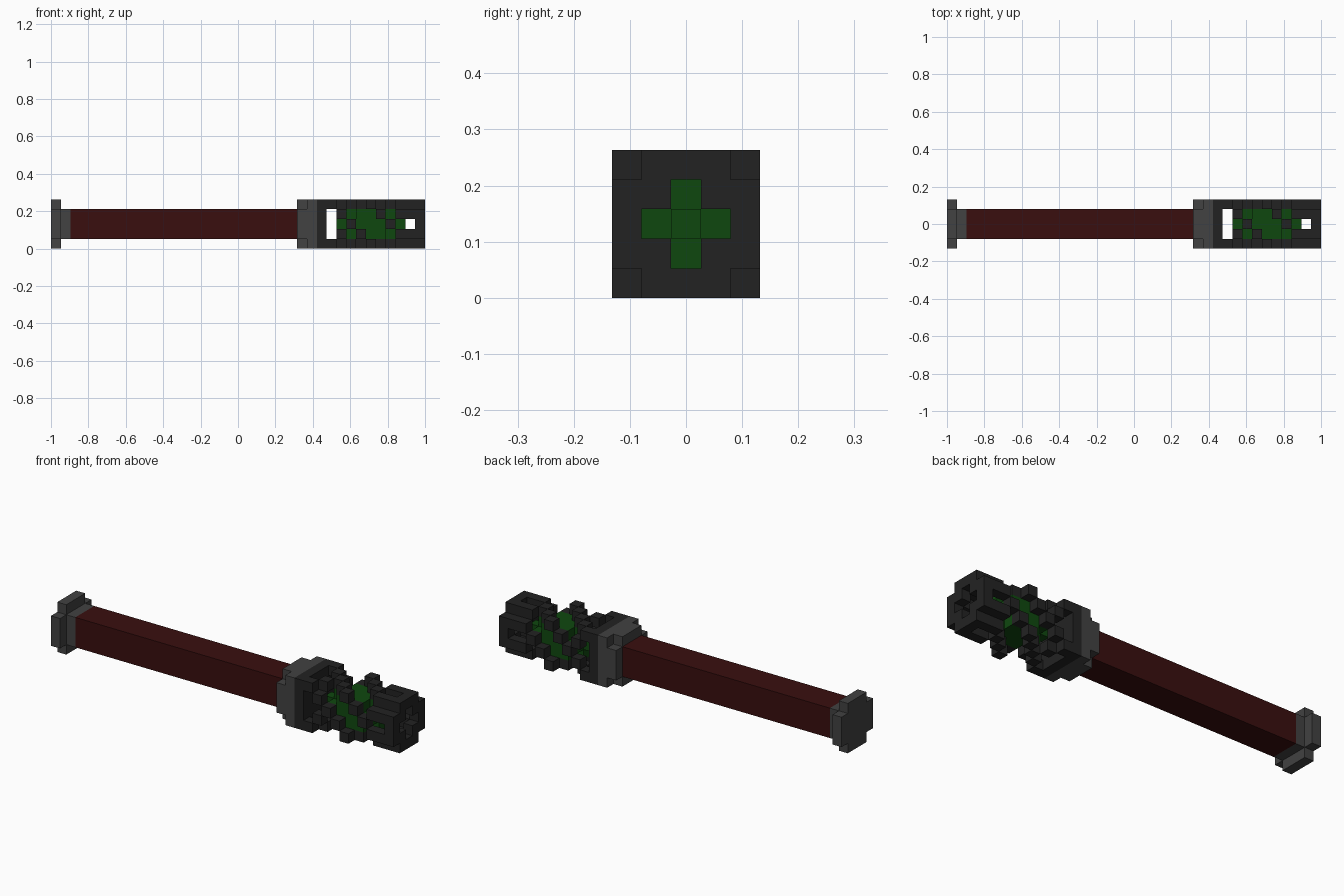
import bpy
import bmesh
from mathutils import Vector

cube = bpy.data.objects.get("Cube")
if cube:
    bpy.data.objects.remove(cube, do_unlink=True)

LENGTH = 38            # blocks along x
UNIT = 2 / LENGTH      # size of one block
AXES = [Vector(v) for v in ((1, 0, 0), (0, 1, 0), (0, 0, 1))]


def material(name, color):
    mat = bpy.data.materials.new(name)
    mat.use_nodes = True
    rgba = (*color, 1)
    mat.diffuse_color = rgba
    mat.node_tree.nodes["Principled BSDF"].inputs["Base Color"].default_value = rgba
    return mat


def add_object(name, bm, mat):
    bmesh.ops.remove_doubles(bm, verts=bm.verts[:], dist=UNIT / 100)
    mesh = bpy.data.meshes.new(name)
    bm.to_mesh(mesh)
    bm.free()
    mesh.materials.append(mat)
    obj = bpy.data.objects.new(name, mesh)
    bpy.context.collection.objects.link(obj)


def position(x, y, z):
    """Block coordinates to world; y and z count from the long axis."""
    return Vector((x - LENGTH / 2, y, z + 2.5)) * UNIT


def blocks(name, cells, mat):
    """Skin a set of unit blocks, keeping only the outer faces."""
    cells = set(cells)
    bm = bmesh.new()
    for cell in cells:
        centre = Vector(cell) + AXES[0] / 2
        for i, axis in enumerate(AXES):
            for sign in (1, -1):
                n = axis * sign
                if tuple(int(a + b) for a, b in zip(cell, n)) in cells:
                    continue
                u = AXES[(i + 1) % 3] / 2
                v = n.cross(u)
                corners = (u + v, v - u, -u - v, u - v)
                bm.faces.new([bm.verts.new(position(*(centre + n / 2 + c)))
                              for c in corners])
    add_object(name, bm, mat)


def bar(name, start, end, mat):
    """Three-block-wide square bar along x."""
    bm = bmesh.new()
    bmesh.ops.create_cube(bm, size=1)
    for v in bm.verts:
        v.co = position(end if v.co.x > 0 else start, v.co.y * 3, v.co.z * 3)
    add_object(name, bm, mat)


def section(x, rule):
    """Blocks of one cross-section that satisfy a rule on y and z."""
    return [(x, y, z) for y in range(-2, 3) for z in range(-2, 3) if rule(y, z)]


def around(x, z):
    """One block on the front side, repeated on all four sides."""
    y, out = -2, []
    for _ in range(4):
        out.append((x, y, z))
        y, z = z, -y
    return out


def full(y, z):
    return True


def no_corners(y, z):
    return abs(y) + abs(z) < 4


def plus(y, z):
    return abs(y) + abs(z) < 2


def core(y, z):
    return max(abs(y), abs(z)) < 2


wood = material("dark red handle", (0.041, 0.0045, 0.0045))
grey = material("grey metal", (0.054, 0.054, 0.054))
black = material("black metal", (0.0165, 0.0165, 0.0165))
green = material("green crystal", (0.0048, 0.064, 0.0048))

# Handle and pommel
bar("handle", 2, 25, wood)
bar("pommel_neck", 1, 2, grey)
blocks("pommel", section(0, no_corners), grey)

# Collar between handle and head
blocks("collar", section(25, no_corners) + section(26, full), grey)
blocks("collar_plate", section(27, full), black)

# Claws rising from the plate corners
claws = around(28, -2) + around(29, -1) + around(29, 1)
blocks("claws", claws, black)

# Four arms twisting around the crystal
twist = []
for x, z in ((30, 0), (31, -1), (32, -2), (33, 1), (34, 0)):
    twist += around(x, z)
blocks("twisted_arms", twist, black)

# Head cage with slotted sides and a cross-shaped opening in the end
cage = section(37, lambda y, z: no_corners(y, z) and not plus(y, z))
for x in (35, 36):
    cage += around(x, -1) + around(x, 1)
blocks("head_cage", cage, black)

# Crystal, tapered at both ends
crystal = [(29, 0, 0), (35, 0, 0)]
crystal += section(30, plus) + section(34, plus)
for x in (31, 32, 33):
    crystal += section(x, core)
blocks("crystal", crystal, green)
